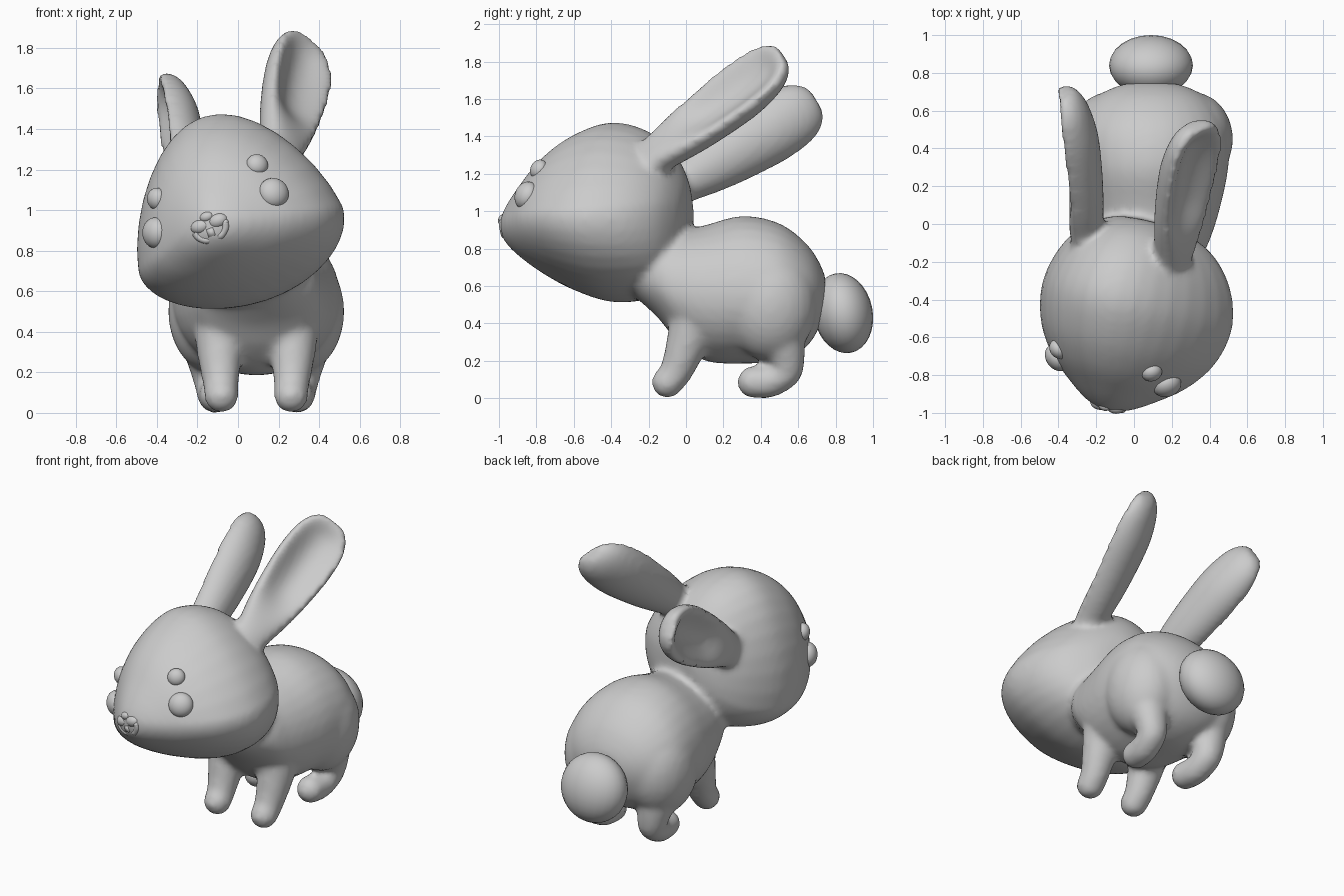
import bpy, bmesh
from math import sin, cos, pi
from mathutils import Matrix, Vector

if "Cube" in bpy.data.objects:
    bpy.data.objects.remove(bpy.data.objects["Cube"])

# Head frame: turned and tilted to one side
hx = Vector((0.92, -0.23, 0.31)).normalized()
hy = Vector((0.24, 0.97, 0.0))
hy = (hy - hx * hy.dot(hx)).normalized()
hz = hx.cross(hy)
HEAD = Matrix.Translation((-0.03, -0.42, 1.0)) @ Matrix((hx, hy, hz)).transposed().to_4x4()
BODY = Matrix.Translation((0.09, 0, 0))
SIDES = 32


def spline(p0, p1, p2, p3, t):
    return 0.5 * (2 * p1 + (p2 - p0) * t + (2 * p0 - 5 * p1 + 4 * p2 - p3) * t * t
                  + (3 * p1 - p0 - 3 * p2 + p3) * t ** 3)


def loft(bm, rings, frame, steps=4):
    """Closed skin through equal-sized rings, smoothly interpolated."""
    full = []
    n = len(rings)
    for i in range(n - 1):
        quad = [rings[max(0, min(n - 1, i + k))] for k in (-1, 0, 1, 2)]
        full += [[spline(*pts, s / steps) for pts in zip(*quad)] for s in range(steps)]
    full.append(rings[-1])
    vs = [[bm.verts.new(frame @ p) for p in ring] for ring in full]
    faces = [bm.faces.new(vs[0]), bm.faces.new(vs[-1][::-1])]
    m = len(vs[0])
    for a, b in zip(vs, vs[1:]):
        for j in range(m):
            k = (j + 1) % m
            faces.append(bm.faces.new((a[j], b[j], b[k], a[k])))
    bmesh.ops.recalc_face_normals(bm, faces=faces)


def egg_ring(y, half, top, bottom, mid, taper):
    """Cross-section across y, widest at height mid, narrowing upwards."""
    ring = []
    for j in range(SIDES):
        c, s = cos(2 * pi * j / SIDES), sin(2 * pi * j / SIDES)
        z = mid + s * ((top - mid) if s > 0 else (mid - bottom))
        ring.append(Vector((half * c * (1 - taper * max(s, 0)), y, z)))
    return ring


def ball(bm, loc, radii, frame):
    mat = frame @ Matrix.Translation(loc) @ Matrix.Diagonal((*radii, 1))
    bmesh.ops.create_uvsphere(bm, u_segments=24, v_segments=16, radius=1, matrix=mat)


def limb(bm, path, frame):
    """Round tube along (x, y, z, radius) points with a rounded foot."""
    pts = [Vector(p[:3]) for p in path]
    rings = []
    for i, p in enumerate(pts):
        t = (pts[min(i + 1, len(pts) - 1)] - pts[max(i - 1, 0)]).normalized()
        v = t.cross(Vector((1, 0, 0))).normalized()
        u = v.cross(t)
        r = path[i][3]
        rings.append([p + r * (u * cos(a) + v * sin(a))
                      for a in (2 * pi * j / 16 for j in range(16))])
    loft(bm, rings, frame)
    ball(bm, pts[-1], [path[-1][3]] * 3, frame)


def ear(bm, side):
    """Thick spoon-shaped ear, dished on its outer face."""
    base, tip = Vector((0.255, 0.26, 0.2)), Vector((0.385, 0.98, 0.73))
    d = (tip - base).normalized()
    n = Vector((0.85, -0.43, 0.17))
    n = (n - d * n.dot(d)).normalized()
    w = d.cross(n)
    rings = []
    for t, half, back, front, dish in (
            (-0.1, 0.10, 0.10, 0.06, 0), (0.08, 0.115, 0.11, 0.07, 0),
            (0.25, 0.145, 0.13, 0.075, 0.02), (0.45, 0.17, 0.145, 0.08, 0.075),
            (0.7, 0.185, 0.15, 0.08, 0.09), (0.88, 0.17, 0.125, 0.07, 0.07),
            (0.98, 0.13, 0.09, 0.055, 0.025), (1.03, 0.075, 0.05, 0.035, 0)):
        ring = []
        for j in range(SIDES):
            c, s = cos(2 * pi * j / SIDES), sin(2 * pi * j / SIDES)
            depth = s * back if s < 0 else s ** 0.6 * front - dish * 1.3 * s ** 3
            p = base.lerp(tip, t) + w * half * c + n * depth
            ring.append(Vector((p.x * side, p.y, p.z)))
        rings.append(ring)
    loft(bm, rings, HEAD)


def finish(name, bm):
    me = bpy.data.meshes.new(name)
    bm.to_mesh(me)
    bm.free()
    me.shade_smooth()
    ob = bpy.data.objects.new(name, me)
    bpy.context.collection.objects.link(ob)
    return ob


skin = bmesh.new()

# Head, with full cheeks low at the front
loft(skin, [egg_ring(*r, 0.2) for r in (
    (-0.575, 0.05, -0.03, -0.13, -0.08), (-0.545, 0.13, 0.03, -0.18, -0.09),
    (-0.48, 0.235, 0.13, -0.24, -0.11), (-0.36, 0.385, 0.285, -0.32, -0.14),
    (-0.2, 0.495, 0.41, -0.40, -0.16), (0.0, 0.535, 0.485, -0.465, -0.16),
    (0.2, 0.48, 0.44, -0.46, -0.13), (0.35, 0.36, 0.32, -0.40, -0.08),
    (0.43, 0.2, 0.17, -0.26, -0.03), (0.45, 0.06, 0.05, -0.1, -0.02))], HEAD)

# Torso
loft(skin, [egg_ring(*r, 0.0) for r in (
    (-0.27, 0.18, 0.78, 0.54, 0.65), (-0.15, 0.28, 0.88, 0.43, 0.62),
    (-0.05, 0.325, 0.895, 0.31, 0.57), (0.1, 0.37, 0.925, 0.2, 0.55),
    (0.3, 0.41, 0.975, 0.185, 0.55), (0.5, 0.41, 0.935, 0.20, 0.55),
    (0.65, 0.32, 0.82, 0.28, 0.55), (0.73, 0.18, 0.69, 0.42, 0.56),
    (0.75, 0.06, 0.6, 0.5, 0.55))], BODY)

# Ears, haunches and legs on both sides
for s in (-1, 1):
    ear(skin, s)
    ball(skin, (s * 0.22, 0.45, 0.50), (0.215, 0.25, 0.30), BODY)
    limb(skin, [(s * 0.18, 0.06, 0.48, 0.14), (s * 0.18, 0.0, 0.28, 0.11),
                (s * 0.175, -0.055, 0.14, 0.088), (s * 0.172, -0.1, 0.084, 0.084)], BODY)
    limb(skin, [(s * 0.24, 0.48, 0.40, 0.15), (s * 0.23, 0.53, 0.25, 0.11),
                (s * 0.215, 0.53, 0.14, 0.09), (s * 0.205, 0.45, 0.09, 0.087),
                (s * 0.195, 0.36, 0.086, 0.086)], BODY)

body = finish("rabbit_skin", skin)
remesh = body.modifiers.new("fuse", 'REMESH')
remesh.mode = 'VOXEL'
remesh.voxel_size = 0.02
remesh.use_smooth_shade = True
smooth = body.modifiers.new("blend", 'SMOOTH')
smooth.factor, smooth.iterations = 0.5, 8

# Tail
tail = bmesh.new()
ball(tail, (0, 0, 0), (0.222, 0.158, 0.216),
     BODY @ Matrix.Translation((0, 0.84, 0.455)) @ Matrix.Rotation(0.2, 4, 'X'))
finish("tail", tail)

# Eyes and brow spots
for s, label in ((-1, "left"), (1, "right")):
    out = Vector((s * 0.62, -0.77, 0.15)).to_track_quat('Z', 'Y').to_matrix().to_4x4()
    for name, loc, radii in (("eye", (s * 0.315, -0.37, -0.015), (0.077, 0.077, 0.06)),
                             ("brow", (s * 0.268, -0.325, 0.146), (0.055, 0.055, 0.045))):
        bm = bmesh.new()
        ball(bm, (0, 0, 0), radii, HEAD @ Matrix.Translation(loc) @ out)
        finish(f"{label}_{name}", bm)

# Muzzle lobes, nose, lower lip and tooth
muzzle = bmesh.new()
for s in (-1, 1):
    ball(muzzle, (s * 0.045, -0.545, -0.07), (0.052, 0.04, 0.038), HEAD)
finish("muzzle", muzzle)
nose = bmesh.new()
ball(nose, (0, -0.558, -0.035), (0.035, 0.025, 0.025), HEAD)
finish("nose", nose)
lip = bmesh.new()
limb(lip, [(0.08 * cos(a), -0.555 - 0.008 * sin(a), -0.09 + 0.06 * sin(a), 0.018)
           for a in (pi + pi * i / 8 for i in range(9))], HEAD)
finish("lower_lip", lip)
tooth = bmesh.new()
bmesh.ops.create_cube(tooth, size=1, matrix=HEAD @ Matrix.Translation((0, -0.565, -0.115))
                      @ Matrix.Diagonal((0.035, 0.02, 0.04, 1)))
finish("tooth", tooth)
